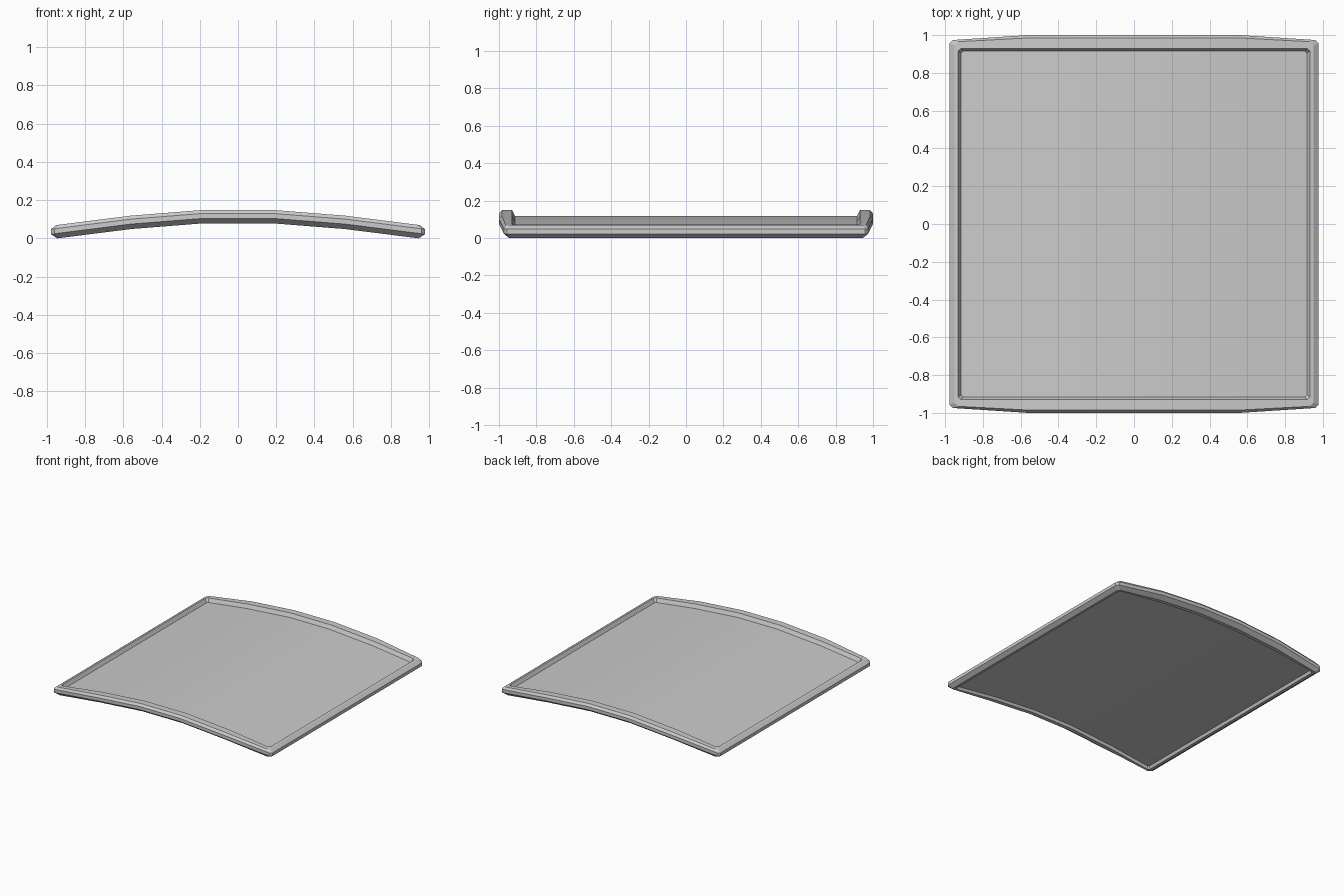
import bpy, bmesh

if "Cube" in bpy.data.objects:
    bpy.data.objects.remove(bpy.data.objects["Cube"])

# arch of the rim's top edge: (x, z)
ARCH = [(0.0, 0.15), (0.18, 0.15), (0.56, 0.12), (0.98, 0.067)]
STATIONS = [0.18, 0.56]


def arch_z(x):
    x = abs(x)
    for (x0, z0), (x1, z1) in zip(ARCH, ARCH[1:]):
        if x <= x1:
            return z0 + (z1 - z0) * (x - x0) / (x1 - x0)
    return ARCH[-1][1]


# rim cross-section, from panel top round the outside to panel underside:
# half x, half y, y drop at the corners, corner chamfer, height below arch
PROFILE = [
    (0.915, 0.915, 0.0, 0.010, -0.030),
    (0.932, 0.930, 0.0, 0.015, 0.0),
    (0.950, 0.985, 0.020, 0.018, 0.0),
    (0.978, 1.000, 0.026, 0.018, -0.018),
    (0.978, 1.000, 0.026, 0.018, -0.044),
    (0.945, 0.965, 0.015, 0.015, -0.070),
    (0.925, 0.935, 0.0, 0.015, -0.070),
    (0.915, 0.925, 0.0, 0.010, -0.050),
]


def ring(bm, ax, ay, drop, c, h):
    # front row then back row, running counter-clockwise
    half = [(x, ay) for x in STATIONS] + [(ax - c, ay - drop), (ax, ay - drop - c)]
    front = [(-x, -y) for x, y in reversed(half)] + [(x, -y) for x, y in half]
    pts = front + [(-x, -y) for x, y in front]
    return [bm.verts.new((x, y, arch_z(x) + h)) for x, y in pts]


def fill(bm, loop):
    # strips across the arched panel
    n = len(loop)
    for i in range(n // 2 - 1):
        bm.faces.new([loop[i], loop[i + 1], loop[n - 2 - i], loop[n - 1 - i]])


# curved panel with raised rim
bm = bmesh.new()
rings = [ring(bm, *p) for p in PROFILE]
for a, b in zip(rings, rings[1:]):
    n = len(a)
    for i in range(n):
        j = (i + 1) % n
        bm.faces.new([a[i], a[j], b[j], b[i]])
fill(bm, rings[0])
fill(bm, rings[-1])
bmesh.ops.recalc_face_normals(bm, faces=bm.faces)
low = min(v.co.z for v in bm.verts)
bmesh.ops.translate(bm, verts=bm.verts, vec=(0, 0, -low))

mesh = bpy.data.meshes.new("curved_panel")
bm.to_mesh(mesh)
bm.free()
obj = bpy.data.objects.new("curved_panel", mesh)
bpy.context.collection.objects.link(obj)
bpy.context.view_layer.objects.active = obj
obj.select_set(True)
bpy.ops.object.shade_smooth_by_angle(angle=0.35)
